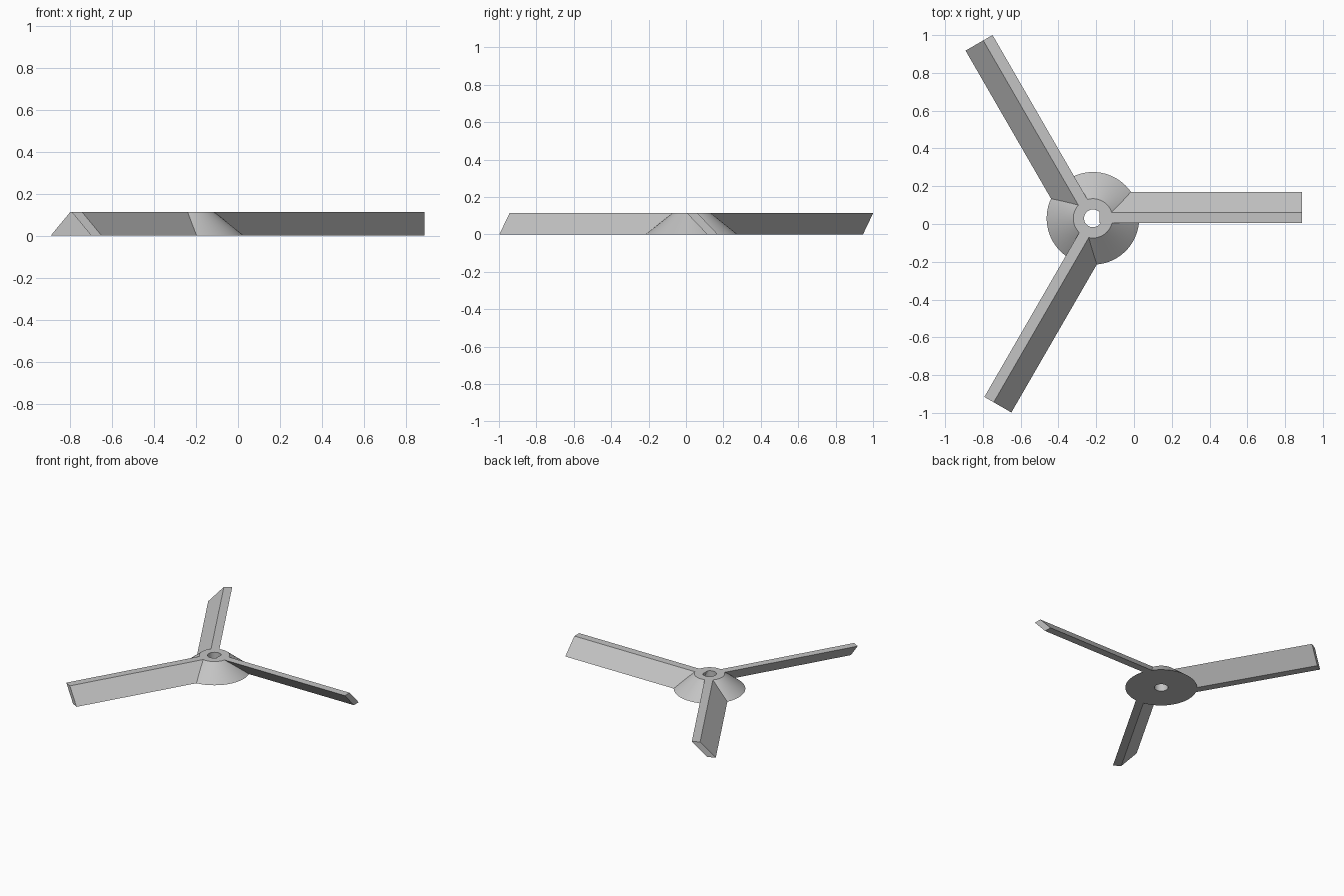
import bpy, bmesh
from math import cos, sin, tau, radians
from mathutils import Matrix

if "Cube" in bpy.data.objects:
    bpy.data.objects.remove(bpy.data.objects["Cube"], do_unlink=True)

CENTRE = Matrix.Translation((-0.2175, 0.03, 0))
HEIGHT = 0.113
TIP = 1.106

grey = bpy.data.materials.new("light grey")
grey.use_nodes = True
grey.diffuse_color = (0.55, 0.55, 0.55, 1)
grey.node_tree.nodes["Principled BSDF"].inputs["Base Color"].default_value = grey.diffuse_color


def make_object(name, bm):
    bmesh.ops.recalc_face_normals(bm, faces=bm.faces)
    bm.transform(CENTRE)
    mesh = bpy.data.meshes.new(name)
    bm.to_mesh(mesh)
    bm.free()
    mesh.materials.append(grey)
    obj = bpy.data.objects.new(name, mesh)
    bpy.context.collection.objects.link(obj)
    return obj


# Hub: a truncated cone with a straight bore, from a closed revolved profile
def make_hub(segments=72):
    bm = bmesh.new()
    profile = [(0.245, 0), (0.104, HEIGHT), (0.047, HEIGHT), (0.047, 0)]
    rings = [[bm.verts.new((r * cos(tau * i / segments), r * sin(tau * i / segments), z))
              for i in range(segments)] for r, z in profile]
    for k, ring in enumerate(rings):
        following = rings[(k + 1) % len(rings)]
        for i in range(segments):
            j = (i + 1) % segments
            bm.faces.new((ring[i], ring[j], following[j], following[i]))
    hub = make_object("hub", bm)
    bpy.ops.object.select_all(action="DESELECT")
    hub.select_set(True)
    bpy.context.view_layer.objects.active = hub
    bpy.ops.object.shade_smooth_by_angle(angle=radians(30))


# Blade: a slanted parallelogram section extruded outward
def make_blade(name, angle, root):
    bm = bmesh.new()
    section = [(-0.025, HEIGHT), (0.032, HEIGHT), (0.14, 0), (0.083, 0)]
    face = bm.faces.new([bm.verts.new((root, y, z)) for y, z in section])
    ext = bmesh.ops.extrude_face_region(bm, geom=[face], use_keep_orig=True)
    for v in ext["geom"]:
        if isinstance(v, bmesh.types.BMVert):
            v.co.x = TIP
    bm.transform(Matrix.Rotation(radians(angle), 4, "Z"))
    make_object(name, bm)


make_hub()
# The first blade reaches slightly into the bore
for name, angle, root in (("left_blade", 0, 0.036),
                          ("back_blade", 120, 0.06),
                          ("front_blade", 240, 0.06)):
    make_blade(name, angle, root)
